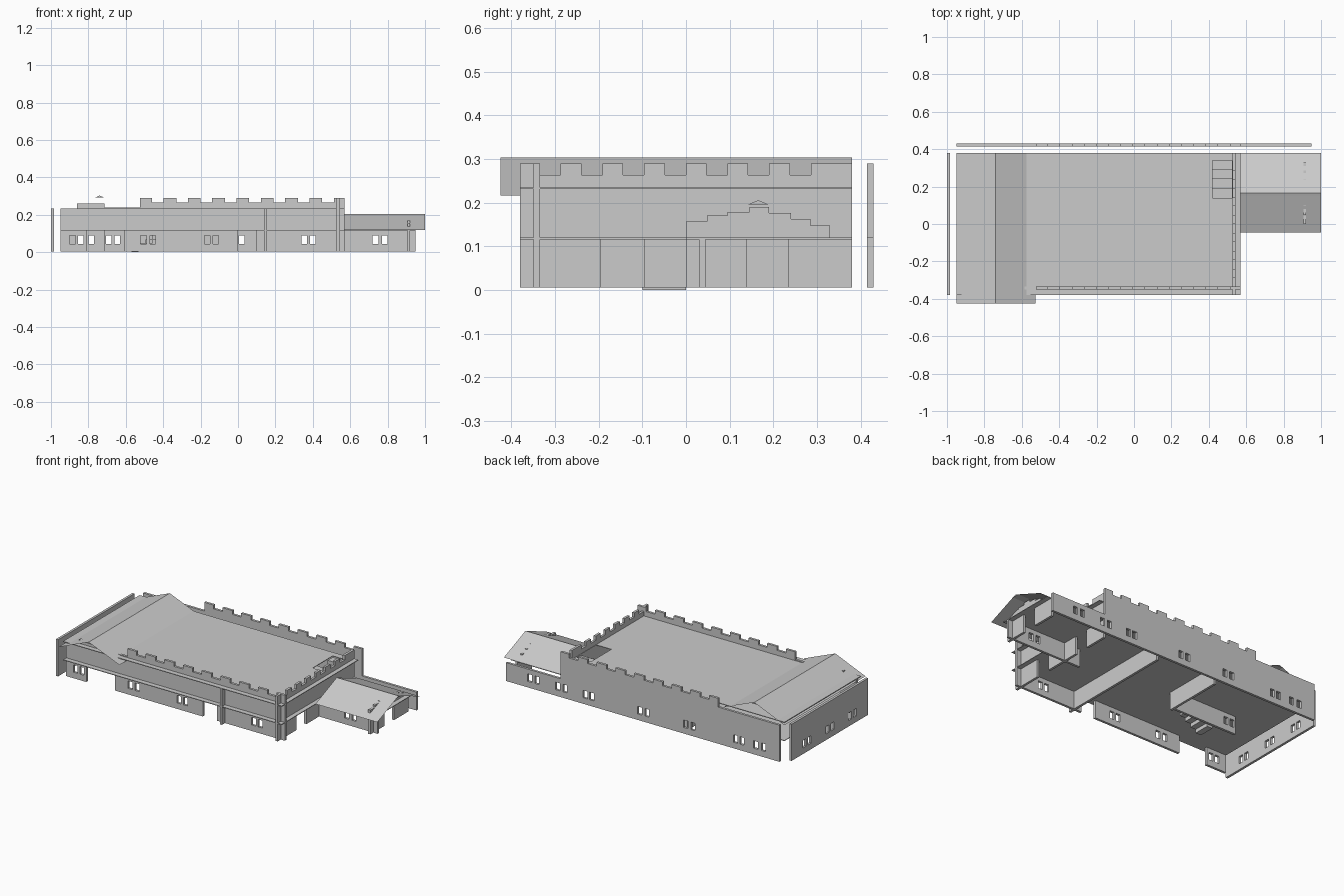
import bpy
from mathutils import Matrix

if "Cube" in bpy.data.objects:
    bpy.data.objects.remove(bpy.data.objects["Cube"])

T = 0.015                      # wall thickness
Z0, F1, F2 = 0.005, 0.118, 0.233
AXES = {
    'x': Matrix(((0, 0, 1, 0), (1, 0, 0, 0), (0, 1, 0, 0), (0, 0, 0, 1))),    # panel in the yz plane
    'y': Matrix(((1, 0, 0, 0), (0, 0, -1, 0), (0, 1, 0, 0), (0, 0, 0, 1))),   # panel in the xz plane
    'z': Matrix.Identity(4),
}


def add_mesh(name, verts, faces):
    me = bpy.data.meshes.new(name)
    me.from_pydata(verts, [], faces)
    ob = bpy.data.objects.new(name, me)
    bpy.context.collection.objects.link(ob)
    return ob


def plate(name, axis, pos, outline, holes=(), t=T):
    """Flat cut-out panel: filled outline with rectangular holes, given thickness."""
    cu = bpy.data.curves.new(name, 'CURVE')
    cu.dimensions, cu.fill_mode, cu.extrude = '2D', 'BOTH', t / 2
    rects = [[(a, c), (b, c), (b, d), (a, d)] for a, b, c, d in holes]
    for pts in [outline] + rects:
        sp = cu.splines.new('POLY')
        sp.points.add(len(pts) - 1)
        for p, (u, v) in zip(sp.points, pts):
            p.co = (u, v, 0, 1)
        sp.use_cyclic_u = True
    tmp = bpy.data.objects.new(name + "_curve", cu)
    bpy.context.collection.objects.link(tmp)
    bpy.context.view_layer.update()
    me = bpy.data.meshes.new_from_object(tmp.evaluated_get(bpy.context.evaluated_depsgraph_get()))
    bpy.data.objects.remove(tmp)
    me.transform(AXES[axis])
    i = 'xyz'.index(axis)
    me.transform(Matrix.Translation([pos if k == i else 0 for k in range(3)]))
    for f in me.polygons:
        f.use_smooth = False
    me.name = name
    ob = bpy.data.objects.new(name, me)
    bpy.context.collection.objects.link(ob)


def wall(name, axis, pos, lo, hi, top, gaps=(), windows=()):
    """Upright wall: top profile, door gaps at ground level, small windows."""
    pts = [(lo, Z0)]
    for a, b in gaps:
        pts += [(a, Z0), (a, F1), (b, F1), (b, Z0)]
    pts += [(hi, Z0)]
    if not isinstance(top, list):
        top = [(lo, top), (hi, top)]
    plate(name, axis, pos, pts + top[::-1],
          [(w - 0.015, w + 0.015, 0.043, 0.09) for w in windows])


def notches(start, n, step, width, high, low):
    pts = []
    for k in range(n):
        a = start + k * step
        pts += [(a, high), (a, low), (a + width, low), (a + width, high)]
    return pts


def box(name, x0, x1, y0, y1, z0, z1):
    v = [(x, y, z) for x in (x0, x1) for y in (y0, y1) for z in (z0, z1)]
    add_mesh(name, v, [(0, 1, 3, 2), (4, 6, 7, 5), (0, 4, 5, 1), (2, 3, 7, 6), (0, 2, 6, 4), (1, 5, 7, 3)])


# Floors with stair openings
plate("first_floor", 'z', F1,
      [(-.95, -.38), (.57, -.38), (.57, 0), (.95, 0), (.95, .38), (-.95, .38)],
      [(-.57, -.38, -.1, 0)], 0.004)
plate("roof_deck", 'z', F2, [(-.95, -.38), (.57, -.38), (.57, .38), (-.95, .38)],
      [(.42, .525, .14, .34)], 0.004)

# Long battlemented walls
battlement = notches(-.46, 8, .13, .062, .29, .266)
wall("front_wall", 'y', -.342, -.95, .57,
     [(-.95, .235), (-.86, .235), (-.86, .26), (-.715, .26), (-.715, .24), (-.525, .24), (-.525, .29)]
     + battlement + [(.57, .29)],
     [(-.81, -.61), (0, .1)],
     [-.885, -.84, -.505, -.455, -.165, -.12, .355, .40])
wall("back_wall", 'y', .4225, -.95, .95,
     [(-.95, .235), (-.525, .235), (-.525, .29)] + battlement + [(.57, .29), (.57, .12), (.95, .12)],
     windows=[-.84, -.785, -.69, -.645, -.35, -.3, -.03, .02, .355, .40, .54, .59, .735, .785])

# End walls
wall("right_wall", 'x', .5345, -.38, .38,
     [(-.38, .29)] + notches(-.335, 7, .0955, .048, .29, .263) + [(.38, .29)],
     [(-.195, -.095), (.14, .235)])
wall("left_wall", 'x', -.9925, -.38, .38, .235, windows=[-.25, -.2, -.025, .025, .2, .25])

# Inner partitions
wall("cross_partition", 'x', .147, -.38, .38, F2)
wall("stair_room_wall", 'y', .02, -.715, -.27, F1, windows=[-.69, -.645])
wall("stair_room_side", 'x', -.27, .0, .38, F1)

# Side wing
wall("wing_front_wall", 'y', .0375, .43, .95, F1, windows=[.735, .785])
wall("wing_end_wall", 'x', .9125, 0, .38,
     [(0, .157), (.048, .157), (.048, .171), (.095, .171), (.095, .178), (.145, .178), (.145, .19),
      (.19, .19), (.19, .176), (.24, .176), (.24, .162), (.285, .162), (.285, .148), (.33, .148),
      (.33, .12), (.38, .12)],
     [(.14, .235)])

# Thin gable roofs with small ridge caps
add_mesh("wing_roof",
         [(x, y, z) for x in (.57, 1) for y, z in ((-.045, .12), (.165, .205), (.38, .12))],
         [(0, 3, 4, 1), (1, 4, 5, 2)])
add_mesh("wing_ridge_cap",
         [(x, y, z) for x in (.57, 1) for y, z in ((.143, .196), (.1655, .2055), (.188, .196))],
         [(0, 3, 4, 1), (1, 4, 5, 2), (0, 2, 5, 3), (0, 1, 2), (3, 5, 4)])
add_mesh("main_gable_roof",
         [(x, y, z) for y in (-.425, .38) for x, z in ((-.95, .216), (-.74, .303), (-.527, .216))],
         [(0, 1, 4, 3), (1, 2, 5, 4)])
add_mesh("main_ridge_cap",
         [(x, y, z) for y in (-.425, .38) for x, z in ((-.762, .2935), (-.74, .303), (-.718, .2935))],
         [(0, 1, 4, 3), (1, 2, 5, 4), (0, 3, 5, 2), (0, 2, 1), (3, 4, 5)])

# Stairs: lower flight along x, upper flight along y to the roof deck
for k in range(5):
    x = -.57 + k * .038
    box("lower_stair_step", x, x + .038, -.1, 0, k * .023, (k + 1) * .023)
for k in range(4):
    y = .14 + k * .05
    z = .142 + k * .028
    box("upper_stair_step", .42, .525, y, y + .05, z - .024, z)
